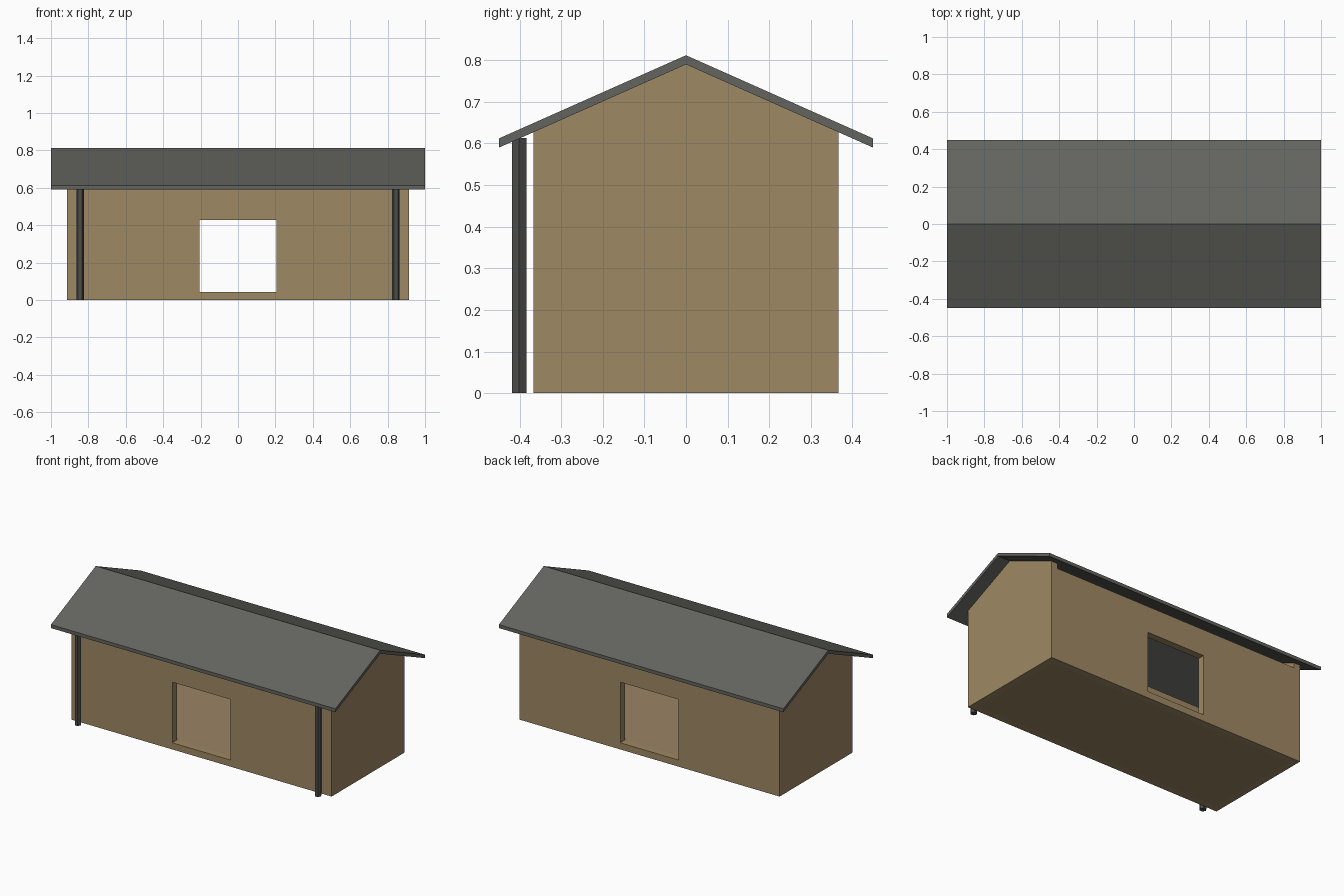
import bpy, bmesh, math
from mathutils import Vector

if "Cube" in bpy.data.objects:
    bpy.data.objects.remove(bpy.data.objects["Cube"])


def material(name, rgb):
    m = bpy.data.materials.new(name)
    m.diffuse_color = (*rgb, 1)
    m.use_nodes = True
    m.node_tree.nodes["Principled BSDF"].inputs["Base Color"].default_value = m.diffuse_color
    return m


WOOD = material("tan wood", (0.345, 0.247, 0.127))
FLOOR = material("floor wood", (0.33, 0.227, 0.127))
ROOF = material("roof grey", (0.125, 0.128, 0.113))
POST = material("dark post grey", (0.074, 0.077, 0.071))


def finish(name, bm, mat):
    bmesh.ops.recalc_face_normals(bm, faces=bm.faces)
    me = bpy.data.meshes.new(name)
    bm.to_mesh(me)
    bm.free()
    me.materials.append(mat)
    ob = bpy.data.objects.new(name, me)
    bpy.context.collection.objects.link(ob)
    return ob


def prism(name, points, depth, mat):
    """Extrude a closed outline of 3D points along a depth vector."""
    bm = bmesh.new()
    face = bm.faces.new([bm.verts.new(p) for p in points])
    new = bmesh.ops.extrude_face_region(bm, geom=[face])["geom"]
    moved = [g for g in new if isinstance(g, bmesh.types.BMVert)]
    bmesh.ops.translate(bm, verts=moved, vec=Vector(depth))
    return finish(name, bm, mat)


def rect(x0, x1, z0, z1):
    return [(x0, z0), (x1, z0), (x1, z1), (x0, z1)]


def window_wall(name, outer, inner, y0, y1, mat):
    """Wall slab with a rectangular hole."""
    bm = bmesh.new()
    rings = [[bm.verts.new((x, y, z)) for x, z in r]
             for r, y in ((outer, y0), (inner, y0), (inner, y1), (outer, y1))]
    for a in range(4):
        r, s = rings[a], rings[(a + 1) % 4]
        for i in range(4):
            j = (i + 1) % 4
            bm.faces.new((r[i], r[j], s[j], s[i]))
    return finish(name, bm, mat)


X, Y, T = 0.915, 0.367, 0.045      # half length, half width, wall thickness
APEX, SLOPE = 0.79, 0.2 / 0.45     # underside of the roof
EAVE = APEX - SLOPE * Y

# Gable end walls
gable = [(-Y, 0), (Y, 0), (Y, EAVE), (0, APEX), (-Y, EAVE)]
for side, x in (("left", -X), ("right", X - T)):
    prism(side + "_gable_wall", [(x, y, z) for y, z in gable], (T, 0, 0), WOOD)

# Long walls, a little lower than the gables, each with an opening
for side, y in (("front", -Y), ("back", Y - T)):
    window_wall(side + "_wall", rect(-X + T, X - T, 0, 0.595),
                rect(-0.205, 0.205, 0.042, 0.427), y, y + T, WOOD)

# Floor between the walls
prism("floor", [(x, z, 0) for x, z in rect(-X + T, X - T, -Y + T, Y - T)],
      (0, 0, 0.042), FLOOR)

# Pitched roof sheet with overhang
roof = [(-0.45, 0.59), (0, APEX), (0.45, 0.59),
        (0.45, 0.612), (0, 0.812), (-0.45, 0.612)]
prism("roof", [(-1, y, z) for y, z in roof], (2, 0, 0), ROOF)

# Six-sided posts under the front eave
for side, cx in (("left", -0.844), ("right", 0.844)):
    ring = [(cx + 0.0205 * math.cos(i * math.pi / 3),
             -0.401 + 0.0205 * math.sin(i * math.pi / 3), 0) for i in range(6)]
    prism(side + "_post", ring, (0, 0, 0.613), POST)
